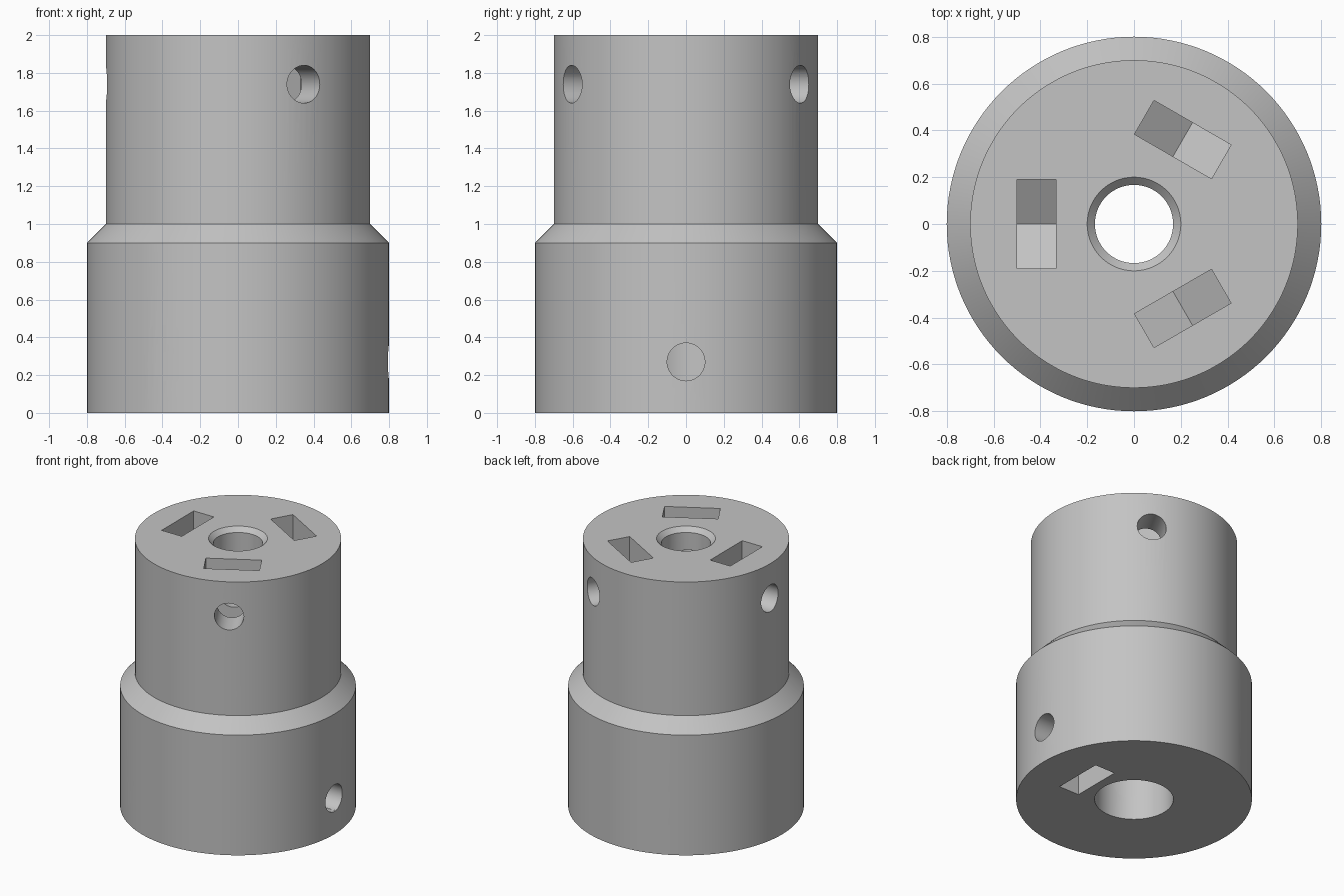
import bpy, bmesh
from math import pi, cos, sin, radians
from mathutils import Matrix, Vector

cube = bpy.data.objects.get("Cube")
if cube:
    bpy.data.objects.remove(cube, do_unlink=True)

SEGMENTS = 128
HOLE_RADIUS = 0.1
HALF_NUT = 0.19                  # half the nut width across flats
NUT_INNER, NUT_OUTER = 0.333, 0.5

grey = bpy.data.materials.new("light grey")
grey.use_nodes = True
grey.diffuse_color = (0.55, 0.55, 0.55, 1)
grey.node_tree.nodes["Principled BSDF"].inputs["Base Color"].default_value = grey.diffuse_color


def make_object(name, bm):
    bmesh.ops.recalc_face_normals(bm, faces=bm.faces[:])
    mesh = bpy.data.meshes.new(name)
    bm.to_mesh(mesh)
    bm.free()
    mesh.materials.append(grey)
    obj = bpy.data.objects.new(name, mesh)
    bpy.context.collection.objects.link(obj)
    return obj


def lathe(name, profile):
    """Revolve a closed (radius, height) outline about z."""
    bm = bmesh.new()
    rings = [[bm.verts.new((r * cos(2 * pi * i / SEGMENTS), r * sin(2 * pi * i / SEGMENTS), z))
              for i in range(SEGMENTS)] for r, z in profile]
    for a, b in zip(rings, rings[1:] + rings[:1]):
        for i in range(SEGMENTS):
            j = (i + 1) % SEGMENTS
            bm.faces.new((a[i], a[j], b[j], b[i]))
    return make_object(name, bm)


def radial_prism(name, outline, start, end, angle):
    """Extrude a (sideways, height) outline outwards along a radius."""
    bm = bmesh.new()
    face = bm.faces.new([bm.verts.new((start, t, z)) for t, z in outline])
    new = bmesh.ops.extrude_face_region(bm, geom=[face])["geom"]
    bmesh.ops.translate(bm, verts=[v for v in new if isinstance(v, bmesh.types.BMVert)],
                        vec=Vector((end - start, 0, 0)))
    bm.transform(Matrix.Rotation(radians(angle), 4, "Z"))
    return make_object(name, bm)


# Stepped outer body with a wide lower bore and a narrow, countersunk upper bore
body = lathe("coupling_body", [
    (0.267, 0), (0.8, 0), (0.8, 0.9), (0.7, 1), (0.7, 2),
    (0.2, 2), (0.167, 1.967), (0.167, 1), (0.267, 1)])


def cut(cutter):
    cutter.hide_render = True
    mod = body.modifiers.new(cutter.name, "BOOLEAN")
    mod.operation = "DIFFERENCE"
    mod.solver = "EXACT"
    mod.object = cutter
    bpy.ops.object.modifier_apply(modifier=mod.name)
    bpy.data.objects.remove(cutter, do_unlink=True)


bpy.context.view_layer.objects.active = body
body.select_set(True)

# Three screw holes and pointed nut pockets at each end, staggered by 60 degrees
point = HALF_NUT * 2 / 3 ** 0.5
for hole_z, mouth_z, inward, first in ((0.27, -0.1, 1, 0), (1.74, 2.1, -1, 60)):
    shoulder_z = hole_z + inward * point / 2
    pocket = [(-HALF_NUT, mouth_z), (HALF_NUT, mouth_z), (HALF_NUT, shoulder_z),
              (0, hole_z + inward * point), (-HALF_NUT, shoulder_z)]
    circle = [(HOLE_RADIUS * cos(2 * pi * i / 48), hole_z + HOLE_RADIUS * sin(2 * pi * i / 48))
              for i in range(48)]
    for turn in range(3):
        angle = first + 120 * turn
        cut(radial_prism("nut_pocket_cutter", pocket, NUT_INNER, NUT_OUTER, angle))
        cut(radial_prism("screw_hole_cutter", circle, 0.1, 1, angle))

bpy.ops.object.shade_smooth_by_angle(angle=radians(25))
